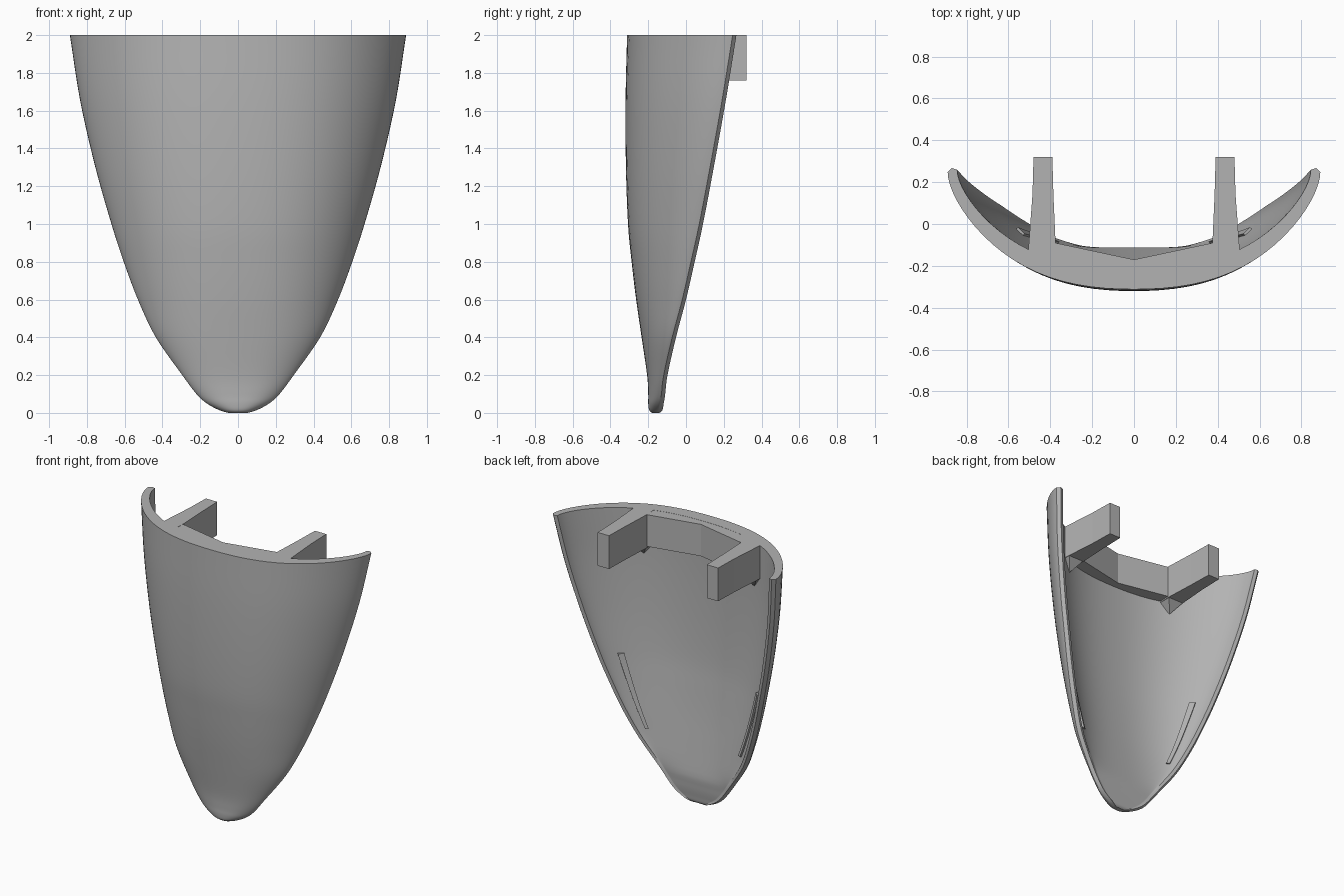
import bpy, math
from mathutils import Vector

cube = bpy.data.objects.get("Cube")
if cube:
    bpy.data.objects.remove(cube, do_unlink=True)

grey = bpy.data.materials.new("plain_grey")
grey.use_nodes = True
grey.diffuse_color = (0.45, 0.45, 0.45, 1)
grey.node_tree.nodes["Principled BSDF"].inputs["Base Color"].default_value = (0.45, 0.45, 0.45, 1)

# Stations up the shell: height, half width, front y, rim y
STATIONS = [Vector(s) for s in (
    (0.0, 0.05, -0.18, -0.14), (0.015, 0.10, -0.195, -0.125), (0.05, 0.165, -0.2, -0.118),
    (0.1, 0.22, -0.2, -0.11), (0.2, 0.295, -0.206, -0.098), (0.4, 0.435, -0.235, -0.053),
    (0.6, 0.53, -0.264, 0.0), (0.8, 0.605, -0.288, 0.046), (1.0, 0.67, -0.307, 0.09),
    (1.3, 0.755, -0.318, 0.147), (1.65, 0.835, -0.32, 0.21), (2.0, 0.89, -0.312, 0.267))]
STEPS, COLS = 5, 20
WALL = 0.093


def station(s):
    """Smooth interpolation between neighbouring stations."""
    last = len(STATIONS) - 1
    i = min(int(s), last - 1)
    t = s - i
    b, c = STATIONS[i], STATIONS[i + 1]
    a = STATIONS[i - 1] if i else 2 * b - c
    d = STATIONS[i + 2] if i + 2 <= last else 2 * c - b
    return 0.5 * (2 * b + (c - a) * t + (2 * a - 5 * b + 4 * c - d) * t ** 2
                  + (3 * b - a - 3 * c + d) * t ** 3)


def bow(u):
    u = min(abs(u), 1)
    return 0.6 * (1 - math.sqrt(1 - u * u)) + 0.4 * u ** 3


def outer(s, u):
    z, w, front, rim = station(s)
    return Vector((w * u, front + (rim - 0.02 - front) * bow(u), z))


def inner(s, u):
    z, w, front, rim = station(s)
    wall = min(WALL, 0.9 * (rim - front))
    width = w - min(0.045, 0.3 * w)
    start = front + wall
    return Vector((width * u, start + max(rim - 0.008 - start, 0) * bow(u), z))


def rim_point(s, side):
    z, w, front, rim = station(s)
    return Vector((side * (w - min(0.02, 0.15 * w)), rim, z))


def make(name, verts, faces, smooth=False):
    mesh = bpy.data.meshes.new(name)
    mesh.from_pydata([tuple(v) for v in verts], [], faces)
    mesh.materials.append(grey)
    obj = bpy.data.objects.new(name, mesh)
    bpy.context.collection.objects.link(obj)
    bpy.ops.object.select_all(action='DESELECT')
    obj.select_set(True)
    bpy.context.view_layer.objects.active = obj
    bpy.ops.object.mode_set(mode='EDIT')
    bpy.ops.mesh.select_all(action='SELECT')
    bpy.ops.mesh.normals_make_consistent(inside=False)
    bpy.ops.object.mode_set(mode='OBJECT')
    if smooth:
        bpy.ops.object.shade_smooth_by_angle(angle=math.radians(40))
    return obj


def prism(name, outline, bottom, top):
    n = len(outline)
    verts = [(x, y, z) for z in (bottom, top) for x, y in outline]
    faces = [(i, (i + 1) % n, n + (i + 1) % n, n + i) for i in range(n)]
    return make(name, verts, faces + [tuple(range(n)), tuple(range(n, 2 * n))])


# Curved shell: closed crescent sections lofted from the tip to the flat top
rows = (len(STATIONS) - 1) * STEPS
us = [math.sin(math.pi * (i / (2 * COLS) - 0.5)) for i in range(2 * COLS + 1)]
n = len(us)
ring = 2 * n + 2
verts, faces = [], []
for r in range(rows + 1):
    s = r / STEPS
    verts += [outer(s, u) for u in us] + [rim_point(s, 1)]
    verts += [inner(s, u) for u in reversed(us)] + [rim_point(s, -1)]
for r in range(rows):
    for i in range(ring):
        j = (i + 1) % ring
        faces.append((r * ring + i, r * ring + j, (r + 1) * ring + j, (r + 1) * ring + i))
for base in (0, rows * ring):
    for i in range(n - 1):
        faces.append((base + i, base + i + 1, base + 2 * n - 1 - i, base + 2 * n - i))
    faces.append((base + n - 1, base + n, base + n + 1))
    faces.append((base, base + 2 * n, base + 2 * n + 1))
make("curved_shell", verts, faces, smooth=True)

# Thickened band inside the top edge, faceted towards the middle
prism("top_band", [(-0.40, -0.085), (-0.40, -0.2), (0, -0.26), (0.40, -0.2),
                   (0.40, -0.085), (0, -0.17)], 1.77, 1.999)

for side, label in ((1, "left"), (-1, "right")):
    # Tapered mounting arm reaching backwards
    arm = [(0.39, 0.32), (0.48, 0.32), (0.485, 0.14), (0.505, -0.125),
           (0.47, -0.19), (0.38, -0.2), (0.375, -0.085), (0.385, 0.14)]
    prism(label + "_arm", [(side * x, y) for x, y in arm], 1.76, 2)

    # Small pointed gusset under the arm root
    gusset = [(0.38, -0.085, 1.76), (0.50, -0.085, 1.76), (0.50, -0.18, 1.76),
              (0.38, -0.2, 1.76), (0.44, -0.15, 1.68)]
    make(label + "_gusset", [(side * x, y, z) for x, y, z in gusset],
         [(0, 1, 2, 3), (0, 1, 4), (1, 2, 4), (2, 3, 4), (3, 0, 4)])

    # Slim rib running along the inside of the lower rim
    verts, faces, count = [], [], 12
    for k in range(count + 1):
        s = 5.3 + 2.6 * k / count
        a, b = inner(s, side * 0.86), inner(s, side * 0.91)
        lift = Vector((-0.008 * side, 0.008, 0))
        verts += [a - lift, a + lift, b + lift, b - lift]
    for k in range(count):
        for i in range(4):
            j = (i + 1) % 4
            faces.append((4 * k + i, 4 * k + j, 4 * k + 4 + j, 4 * k + 4 + i))
    faces += [(0, 1, 2, 3), tuple(range(4 * count, 4 * count + 4))]
    make(label + "_inner_rib", verts, faces)
